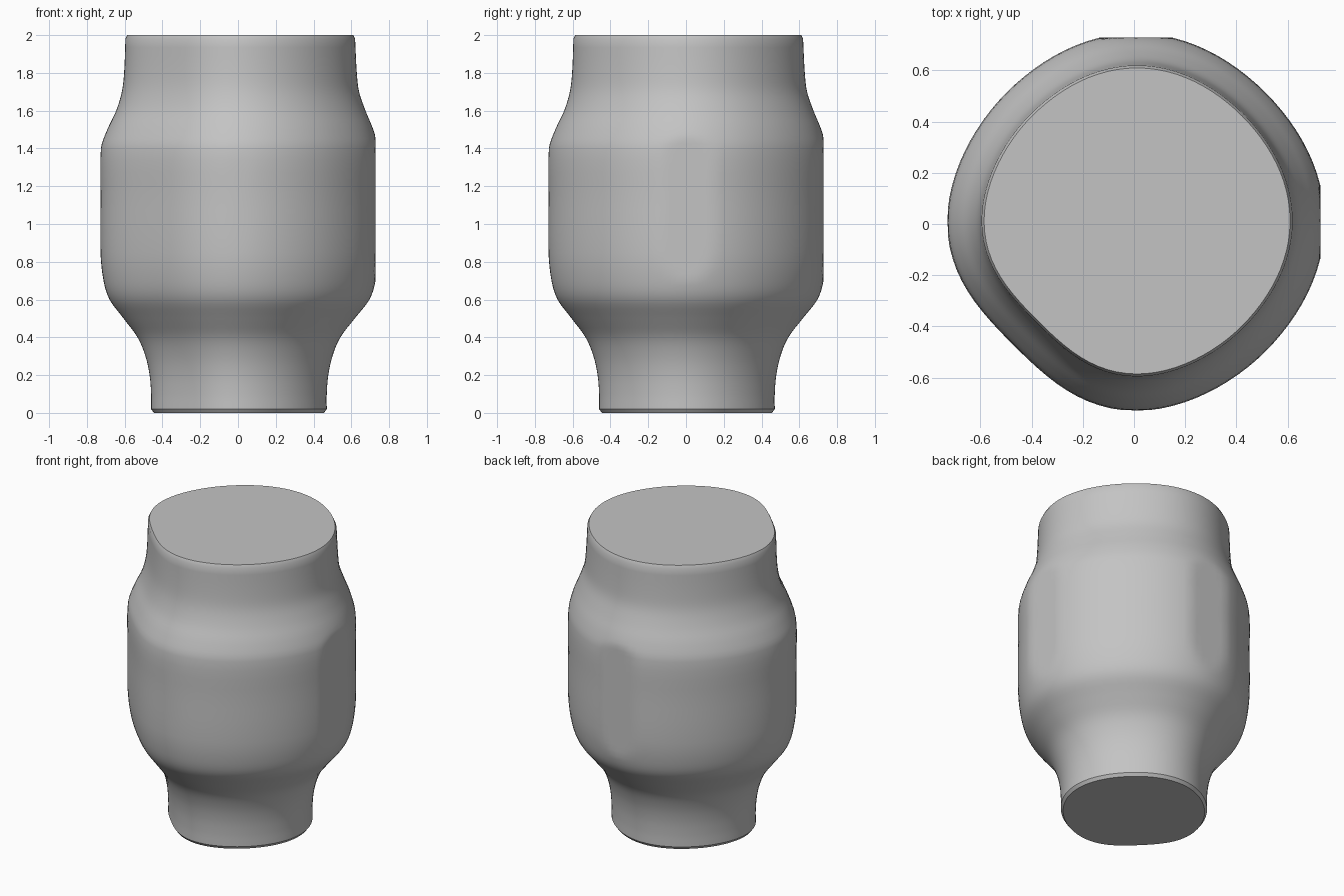
import bpy, bmesh, math

cube = bpy.data.objects.get("Cube")
if cube:
    bpy.data.objects.remove(cube, do_unlink=True)

# Plain grey clay
grey = bpy.data.materials.new("clay grey")
grey.use_nodes = True
grey.diffuse_color = (0.55, 0.55, 0.55, 1)
bsdf = grey.node_tree.nodes["Principled BSDF"]
bsdf.inputs["Base Color"].default_value = grey.diffuse_color
bsdf.inputs["Roughness"].default_value = 0.7

# Side profile: height, radius, offset of the section centre
PROFILE = [
    (0.02, 0.465, 0.005), (0.1, 0.465, 0.005), (0.2, 0.473, 0.005),
    (0.3, 0.495, 0.005), (0.4, 0.537, 0.005), (0.5, 0.612, 0.006),
    (0.6, 0.688, 0.008), (0.7, 0.72, 0.008), (0.85, 0.736, 0.008),
    (1.15, 0.736, 0.008), (1.4, 0.734, 0.008), (1.5, 0.704, 0.012),
    (1.6, 0.66, 0.015), (1.7, 0.628, 0.013), (1.8, 0.616, 0.013),
    (1.98, 0.608, 0.012),
]
SIDES = 96
STEPS = 4
LIMIT = 0.728


def smooth_profile(points):
    """Cubic interpolation through the profile with slopes taken per height."""
    last = len(points) - 1

    def slope(i, k):
        a, b = points[max(i - 1, 0)], points[min(i + 1, last)]
        return (b[k] - a[k]) / (b[0] - a[0])

    for i in range(last):
        p, q = points[i], points[i + 1]
        h = q[0] - p[0]
        for s in range(STEPS):
            t = s / STEPS
            row = [p[0] + h * t]
            for k in (1, 2):
                row.append((2*t**3 - 3*t**2 + 1) * p[k] + (3*t**2 - 2*t**3) * q[k]
                           + h * ((t**3 - 2*t**2 + t) * slope(i, k)
                                  + (t**3 - t**2) * slope(i + 1, k)))
            yield tuple(row)
    yield points[last]


def section(bm, z, radius, shift):
    """Slightly squashed round section, flattened at the rear right diagonal and sides."""
    ring = []
    for i in range(SIDES):
        a = math.tau * i / SIDES
        squash = 1 - 0.015 * (1 - math.cos(4 * a))
        corner = max(0, math.cos(a - math.radians(225)))
        r = radius * (squash - 0.05 * corner ** 2 * math.sin(2 * a) ** 2)
        x = shift + r * math.cos(a)
        y = shift + r * math.sin(a)
        x, y = (max(-LIMIT, min(LIMIT, v)) for v in (x, y))
        ring.append(bm.verts.new((x, y, z)))
    return ring


# Body with flat, slightly rounded ends
bm = bmesh.new()
first, final = PROFILE[0], PROFILE[-1]
rows = [(0, first[1] - 0.015, first[2])]
rows += list(smooth_profile(PROFILE))
rows.append((2, final[1] - 0.01, final[2]))
rings = [section(bm, *row) for row in rows]
for low, high in zip(rings, rings[1:]):
    for i in range(SIDES):
        j = (i + 1) % SIDES
        bm.faces.new((low[i], low[j], high[j], high[i]))
bm.faces.new(rings[0][::-1])
bm.faces.new(rings[-1])

mesh = bpy.data.meshes.new("vase_body")
bm.to_mesh(mesh)
bm.free()
mesh.materials.append(grey)
body = bpy.data.objects.new("vase_body", mesh)
bpy.context.collection.objects.link(body)
bpy.ops.object.select_all(action="DESELECT")
body.select_set(True)
bpy.context.view_layer.objects.active = body
bpy.ops.object.shade_smooth_by_angle(angle=math.radians(25))
